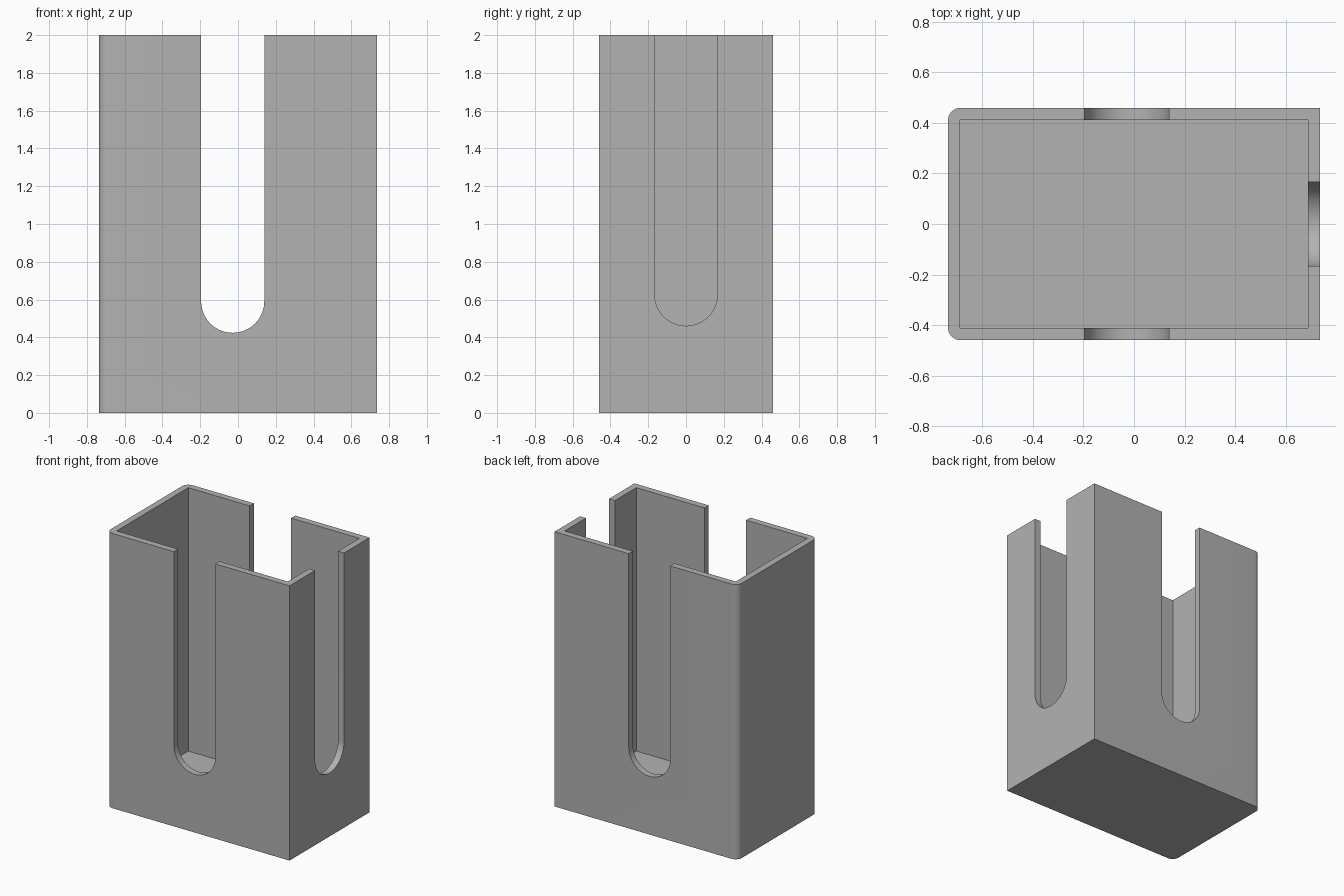
import bpy, bmesh, math
from mathutils import Matrix

default = bpy.data.objects.get("Cube")
if default:
    bpy.data.objects.remove(default, do_unlink=True)

HALF_X, HALF_Y, HEIGHT = 0.737, 0.46, 2.0
WALL, FLOOR = 0.048, 0.083
CORNER_R, SLOT_R = 0.052, 0.167

grey = bpy.data.materials.new("plain_grey")
grey.use_nodes = True
colour = (0.448, 0.448, 0.448, 1)
grey.diffuse_color = colour
grey.node_tree.nodes["Principled BSDF"].inputs["Base Color"].default_value = colour


def prism(name, outline, depth, matrix=None):
    """Extrude a flat outline along local z, then place it."""
    bm = bmesh.new()
    face = bm.faces.new([bm.verts.new((x, y, 0)) for x, y in outline])
    result = bmesh.ops.extrude_face_region(bm, geom=[face])
    moved = [g for g in result["geom"] if isinstance(g, bmesh.types.BMVert)]
    bmesh.ops.translate(bm, verts=moved, vec=(0, 0, depth))
    bmesh.ops.recalc_face_normals(bm, faces=bm.faces)
    if matrix:
        bm.transform(matrix)
        bmesh.ops.recalc_face_normals(bm, faces=bm.faces)
    mesh = bpy.data.meshes.new(name)
    bm.to_mesh(mesh)
    bm.free()
    mesh.materials.append(grey)
    obj = bpy.data.objects.new(name, mesh)
    bpy.context.collection.objects.link(obj)
    return obj


def arc(cx, cy, radius, start, end, steps):
    angles = [math.radians(start + (end - start) * i / steps) for i in range(steps + 1)]
    return [(cx + radius * math.cos(a), cy + radius * math.sin(a)) for a in angles]


# Box body, with the two corners on the right side rounded
rx, ry = -HALF_X + CORNER_R, HALF_Y - CORNER_R
outline = [(HALF_X, -HALF_Y), (HALF_X, HALF_Y)]
outline += arc(rx, ry, CORNER_R, 90, 180, 12) + arc(rx, -ry, CORNER_R, 180, 270, 12)
holder = prism("open_box", outline, HEIGHT)

# Square-cornered inner cavity
ix, iy = HALF_X - WALL, HALF_Y - WALL
cavity = prism("cavity_cutter", [(-ix, -iy), (ix, -iy), (ix, iy), (-ix, iy)],
               HEIGHT, Matrix.Translation((0, 0, FLOOR)))


# Round-bottomed slots, open at the top
def slot_outline(centre, bottom):
    top = HEIGHT + 0.2
    return (arc(centre, bottom + SLOT_R, SLOT_R, 180, 360, 40)
            + [(centre + SLOT_R, top), (centre - SLOT_R, top)])


upright = Matrix.Rotation(math.pi / 2, 4, "X")
front_back = prism("front_back_slot_cutter", slot_outline(-0.028, 0.424), 1.4,
                   Matrix.Translation((0, 0.7, 0)) @ upright)
side = prism("left_slot_cutter", slot_outline(0, 0.461), 0.6,
             Matrix.Translation((0.5, 0, 0)) @ Matrix.Rotation(math.pi / 2, 4, "Z") @ upright)

bpy.ops.object.select_all(action="DESELECT")
holder.select_set(True)
bpy.context.view_layer.objects.active = holder
for cutter in (cavity, front_back, side):
    cutter.hide_render = True
    mod = holder.modifiers.new(cutter.name, "BOOLEAN")
    mod.operation, mod.solver, mod.object = "DIFFERENCE", "EXACT", cutter
    bpy.ops.object.modifier_apply(modifier=mod.name)
    bpy.data.objects.remove(cutter, do_unlink=True)

bpy.ops.object.shade_smooth_by_angle(angle=math.radians(30))
